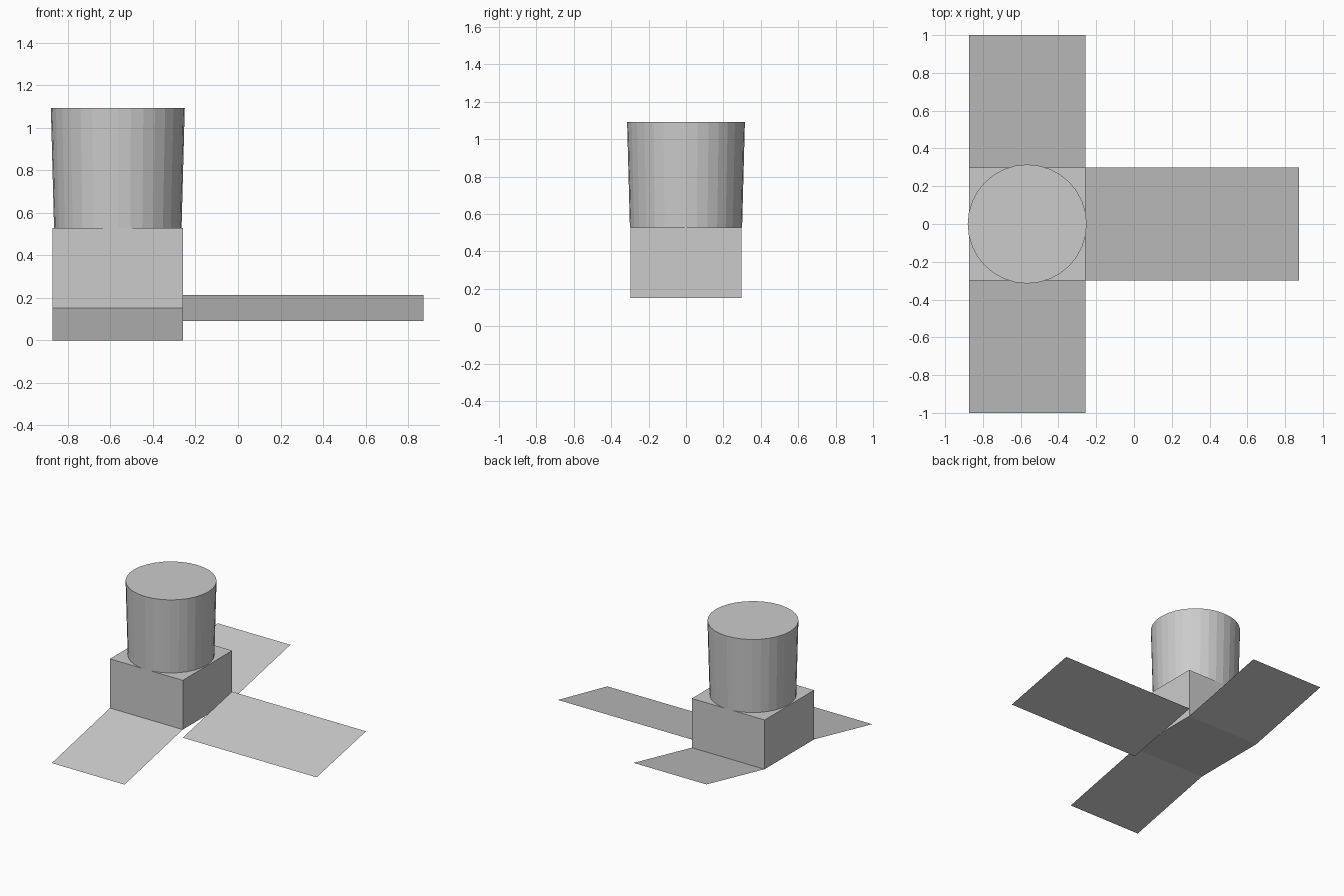
import bpy
import bmesh

if "Cube" in bpy.data.objects:
    bpy.data.objects.remove(bpy.data.objects["Cube"])

X0, X1, X2 = -0.873, -0.258, 0.873   # box left, box right, arm tip
HY, Z0, Z1, Z2 = 0.298, 0.152, 0.528, 1.093
CX = (X0 + X1) / 2


def finish(name, bm):
    mesh = bpy.data.meshes.new(name)
    bm.to_mesh(mesh)
    bm.free()
    bpy.context.collection.objects.link(bpy.data.objects.new(name, mesh))


def sheet(name, xa, xb, ya, za, yb, zb):
    """Thin single-face panel sloping along y."""
    bm = bmesh.new()
    pts = [(xa, ya, za), (xb, ya, za), (xb, yb, zb), (xa, yb, zb)]
    bm.faces.new([bm.verts.new(p) for p in pts])
    finish(name, bm)


# Central block
bm = bmesh.new()
bmesh.ops.create_cube(bm, size=1)
bmesh.ops.scale(bm, vec=(X1 - X0, 2 * HY, Z1 - Z0), verts=bm.verts)
bmesh.ops.translate(bm, vec=(CX, 0, (Z0 + Z1) / 2), verts=bm.verts)
finish("base_block", bm)

# Slightly flared drum on top
bm = bmesh.new()
bmesh.ops.create_cone(bm, cap_ends=True, segments=32, radius1=0.3,
                      radius2=0.315, depth=Z2 - Z1)
bmesh.ops.translate(bm, vec=(CX, 0, (Z1 + Z2) / 2), verts=bm.verts)
finish("drum", bm)

# Three tilted panels, all rising towards the back
sheet("front_panel", X0, X1, -1, 0, -HY, Z0)
sheet("back_panel", X0, X1, HY, Z0, 1, 2 * Z0)
sheet("side_panel", X1, X2, -HY, 0.09, HY, 0.214)
